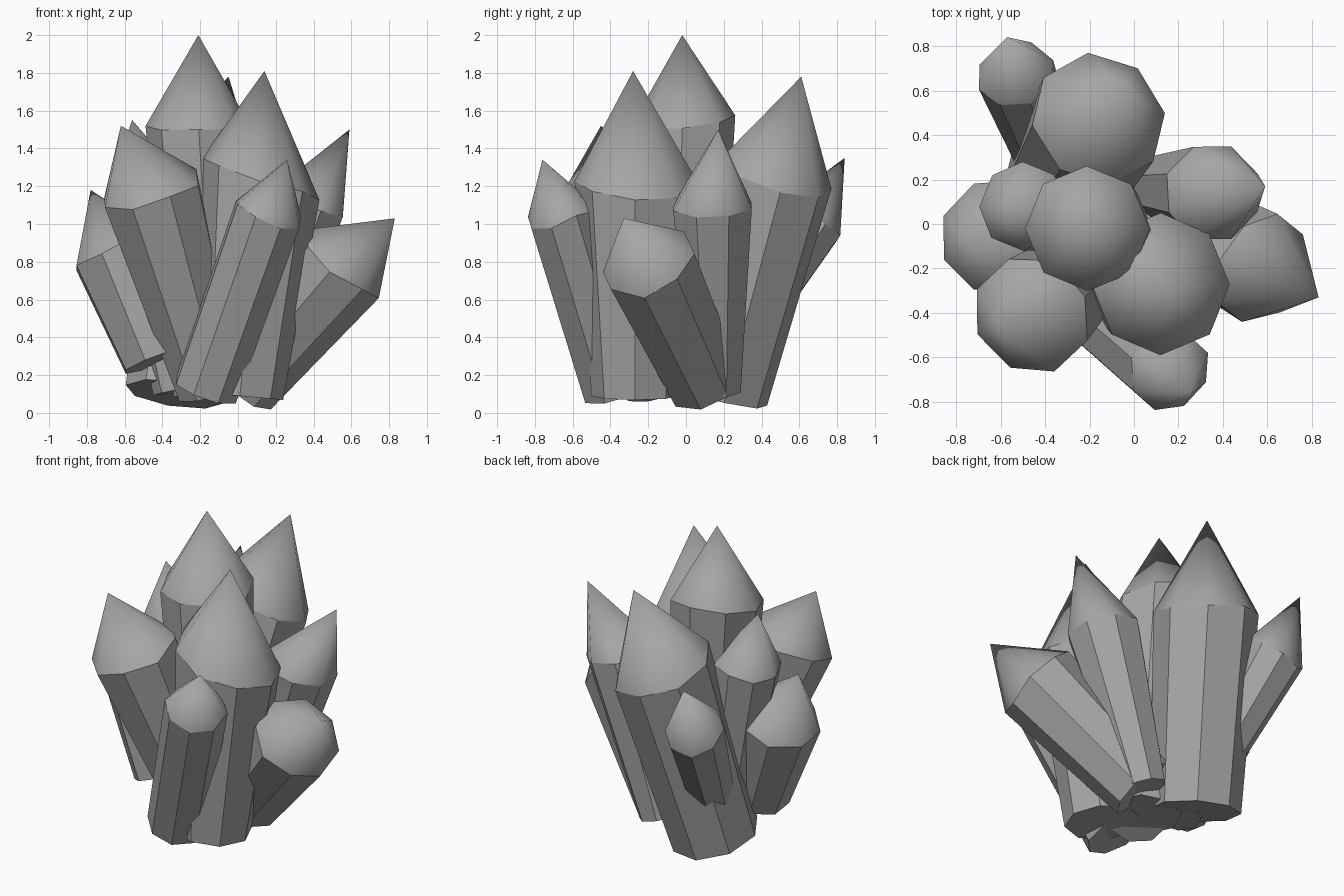
import bpy
import bmesh
import random
from math import cos, sin, tau
from mathutils import Vector

random.seed(4)
SIDES = 8

cube = bpy.data.objects.get("Cube")
if cube:
    bpy.data.objects.remove(cube, do_unlink=True)

stone = bpy.data.materials.new("crystal_grey")
stone.use_nodes = True
grey = (0.38, 0.38, 0.38, 1)
stone.diffuse_color = grey
stone.node_tree.nodes["Principled BSDF"].inputs["Base Color"].default_value = grey


def crystal(name, base, base_r, shoulder, shoulder_r, tip, turn=0.0, lean=(0, 0, 0)):
    """Tapered faceted shaft, an uneven shoulder and a smooth pointed cap.
    turn rotates the facets by a fraction of one side; lean tilts the shoulder."""
    base, shoulder, tip, lean = map(Vector, (base, shoulder, tip, lean))
    axis = (shoulder - base).normalized()
    u = Vector((1, 0, 0))
    u = (u - axis * u.dot(axis)).normalized()
    v = axis.cross(u)
    bm = bmesh.new()
    low, high = [], []
    for i in range(SIDES):
        a = tau * (i + turn) / SIDES
        out = u * cos(a) + v * sin(a)
        foot = base + out * base_r
        foot.z = max(foot.z, 0)
        low.append(bm.verts.new(foot))
        lift = random.uniform(-.025, .025) + out.dot(lean) * shoulder_r
        high.append(bm.verts.new(shoulder + out * shoulder_r + axis * lift))
    apex = bm.verts.new(tip)
    bm.faces.new(low[::-1])
    for i in range(SIDES):
        j = (i + 1) % SIDES
        bm.faces.new((low[i], low[j], high[j], high[i]))
        bm.faces.new((high[i], high[j], apex))
    bmesh.ops.recalc_face_normals(bm, faces=bm.faces)
    # Only the ridges of the cap are smooth
    for face in bm.faces:
        face.smooth = True
    for edge in bm.edges:
        edge.smooth = apex in edge.verts
    mesh = bpy.data.meshes.new(name)
    bm.to_mesh(mesh)
    bm.free()
    mesh.materials.append(stone)
    bpy.context.collection.objects.link(bpy.data.objects.new(name, mesh))


# Large upright crystals
crystal("centre_crystal", (-.12, -.05, .1), .22, (-.21, -.02, 1.53), .28, (-.21, -.02, 2),
        lean=(-.1, .2, 0))
crystal("front_crystal", (.01, -.27, .09), .23, (.12, -.27, 1.24), .32, (.14, -.28, 1.81),
        lean=(-.3, 0, 0))
crystal("back_crystal", (-.33, .17, .1), .27, (-.16, .47, 1.25), .31, (-.05, .61, 1.78),
        .2, (-.15, -.05, 0))

# Medium leaning crystals
crystal("front_right_crystal", (-.15, -.15, .12), .18, (-.46, -.41, 1.18), .275,
        (-.62, -.45, 1.52), .5)
crystal("back_left_crystal", (.06, .16, .12), .14, (.35, .14, 1.08), .225, (.59, .17, 1.5), .5)
crystal("left_crystal", (.02, .1, .16), .21, (.57, -.2, .8), .26, (.83, -.33, 1.03), .5)
crystal("right_crystal", (-.42, -.13, .28), .2, (-.63, -.05, .85), .26, (-.78, -.04, 1.18), .5)

# Small crystals around the edge
crystal("inner_right_crystal", (-.3, .03, .12), .15, (-.5, .08, 1.22), .2, (-.56, .06, 1.55))
crystal("front_small_crystal", (-.17, -.38, .12), .18, (.16, -.66, 1.06), .19,
        (.26, -.76, 1.34), .5)
crystal("back_small_crystal", (-.33, .15, .2), .13, (-.53, .67, 1.02), .18, (-.57, .84, 1.35), .5)
